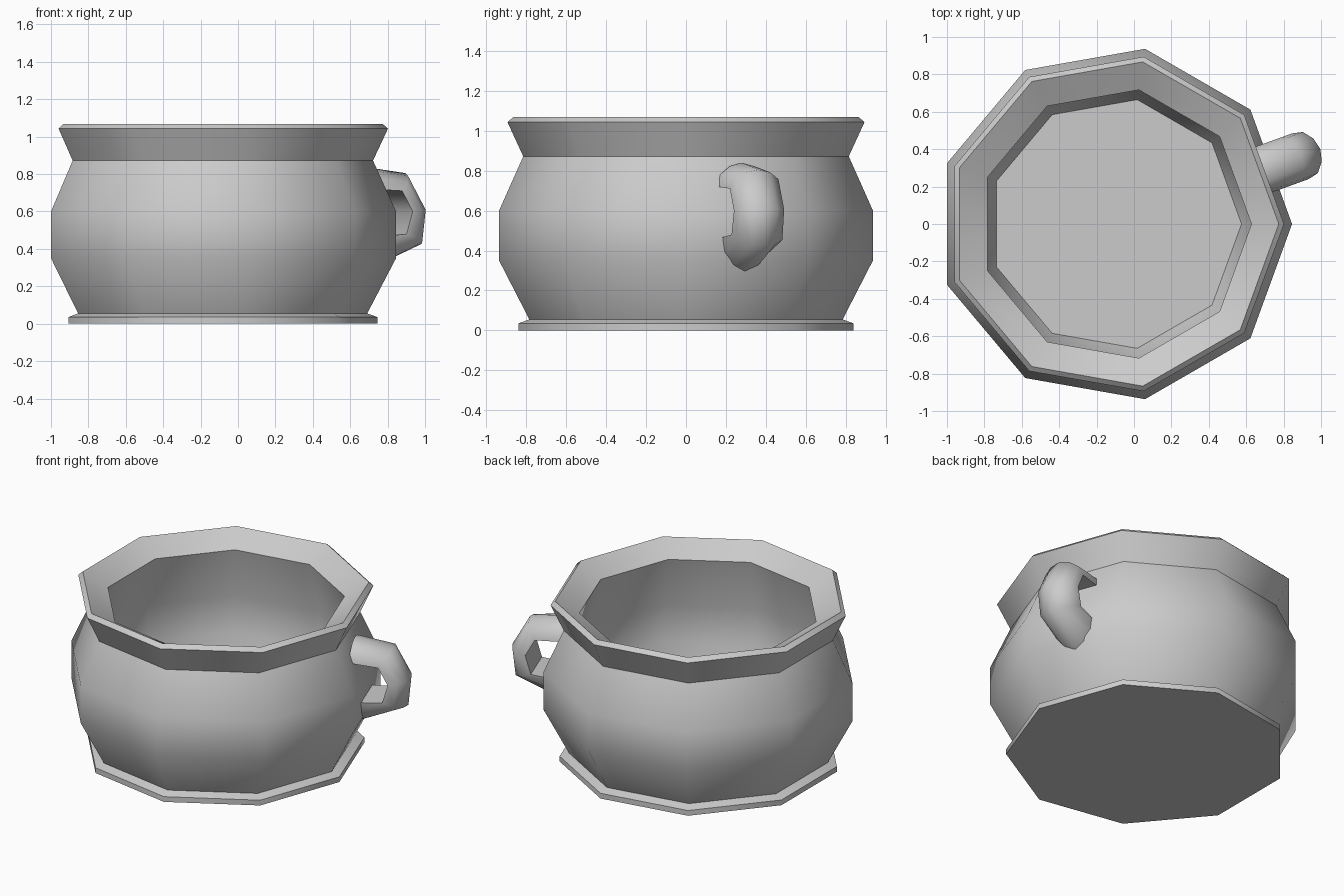
import bpy, bmesh
from math import cos, sin, radians, tau

if "Cube" in bpy.data.objects:
    bpy.data.objects.remove(bpy.data.objects["Cube"])

SIDES = 9
CX = -0.106  # pot axis


def finish(name, bm, angle):
    bmesh.ops.recalc_face_normals(bm, faces=bm.faces)
    mesh = bpy.data.meshes.new(name)
    bm.to_mesh(mesh)
    bm.free()
    ob = bpy.data.objects.new(name, mesh)
    bpy.context.collection.objects.link(ob)
    bpy.ops.object.select_all(action='DESELECT')
    ob.select_set(True)
    bpy.context.view_layer.objects.active = ob
    bpy.ops.object.shade_smooth_by_angle(angle=radians(angle))
    return ob


def skin(bm, rings):
    """Bridge consecutive closed rings and cap both ends."""
    loops = [[bm.verts.new(p) for p in ring] for ring in rings]
    n = len(loops[0])
    for a, b in zip(loops, loops[1:]):
        for i in range(n):
            j = (i + 1) % n
            bm.faces.new((a[i], a[j], b[j], b[i]))
    bm.faces.new(loops[0])
    bm.faces.new(loops[-1])


# Pot: nine-sided lathe, outside from foot to rim, then down the inside
outside = [(0.853, 0.0), (0.853, 0.035), (0.797, 0.055),
           (0.951, 0.35), (0.951, 0.60), (0.828, 0.872),
           (0.908, 1.043), (0.880, 1.068)]
inside = [(0.728, 0.982), (0.81, 0.64), (0.81, 0.40), (0.675, 0.07)]
profile = [(CX, r, z) for r, z in outside] + [(CX + 0.006, r, z) for r, z in inside]
bm = bmesh.new()
skin(bm, [[(c + r * cos(tau * i / SIDES), r * sin(tau * i / SIDES), z)
           for i in range(SIDES)] for c, r, z in profile])
finish("pot_body", bm, 43)

# Handle: D-shaped section swept along the middle of one side
# Each station: inner (radius, z) and outer (radius, z)
stations = [((0.82, 0.72), (0.82, 0.84)), ((1.00, 0.71), (1.065, 0.805)),
            ((1.06, 0.60), (1.173, 0.61)), ((1.025, 0.48), (1.155, 0.425)),
            ((0.83, 0.46), (0.83, 0.28))]
half = [(0.13, 0), (0.117, 0.5), (0.065, 0.86)]
section = [(-t, d) for t, d in half] + [(0, 1)] + half[::-1]
ca, sa = cos(tau / 18), sin(tau / 18)
rings = []
for (r0, z0), (r1, z1) in stations:
    ring = []
    for t, d in section:
        r, z = r0 + (r1 - r0) * d, z0 + (z1 - z0) * d
        ring.append((CX + r * ca - t * sa, r * sa + t * ca, z))
    rings.append(ring)
bm = bmesh.new()
skin(bm, rings)
finish("handle", bm, 60)
